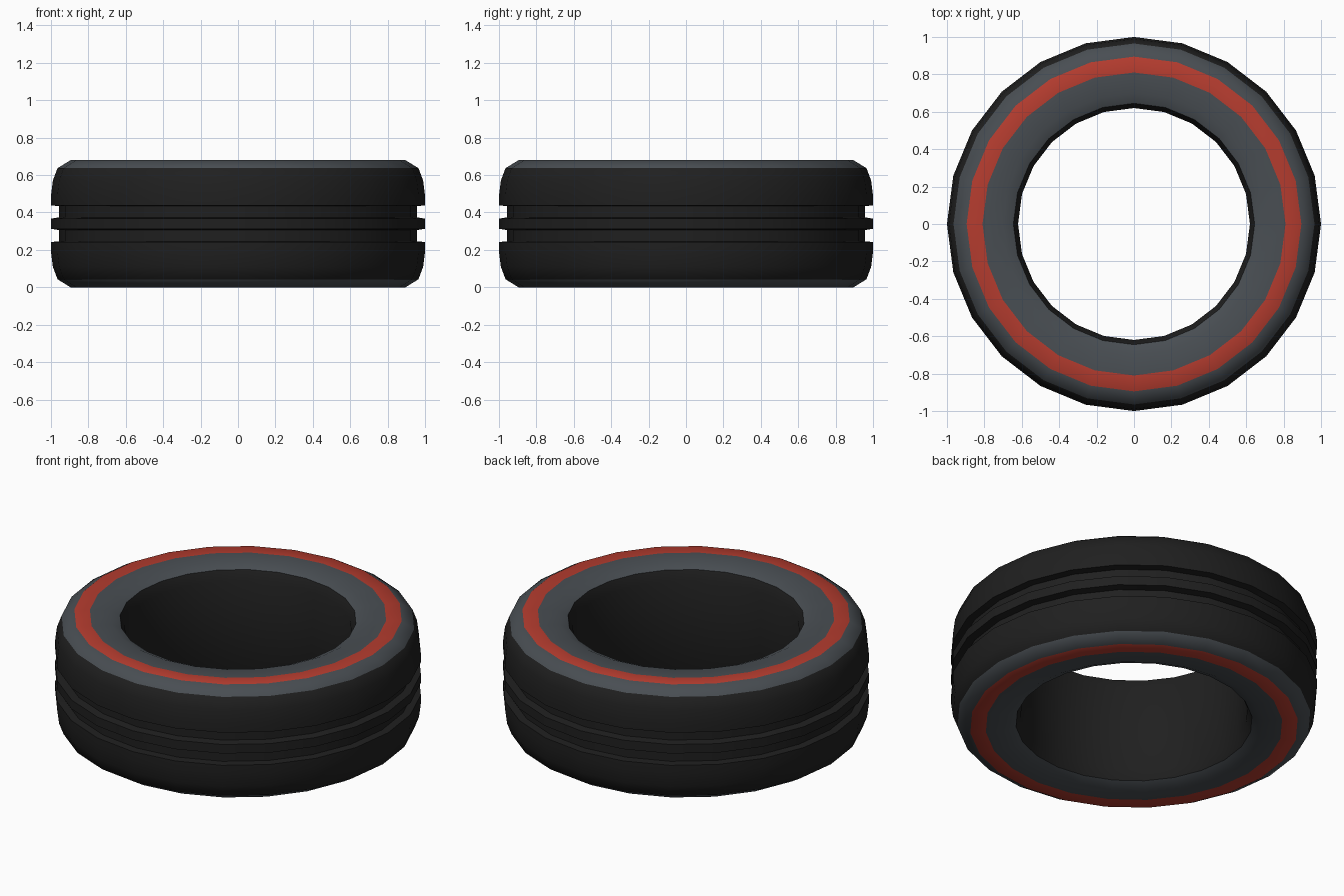
import bpy
import bmesh
import math

if "Cube" in bpy.data.objects:
    bpy.data.objects.remove(bpy.data.objects["Cube"], do_unlink=True)

SIDES = 24
MID = 0.34  # half the tyre's width


def make_material(name, rgb):
    mat = bpy.data.materials.new(name)
    mat.use_nodes = True
    mat.diffuse_color = (*rgb, 1)
    bsdf = mat.node_tree.nodes["Principled BSDF"]
    bsdf.inputs["Base Color"].default_value = (*rgb, 1)
    bsdf.inputs["Roughness"].default_value = 0.8
    return mat


BLACK, GREY, RED = range(3)
materials = [
    make_material("black_rubber", (0.014, 0.014, 0.014)),
    make_material("grey_sidewall", (0.066, 0.076, 0.086)),
    make_material("red_stripe", (0.46, 0.045, 0.028)),
]

# Upper half of the section: radius, height above the middle, and the
# colour of the strip that runs to the next point
half = [
    (0.62, 0.26, BLACK),    # bore
    (0.645, 0.315, GREY),   # inner lip
    (0.70, 0.34, GREY),
    (0.81, 0.34, RED),      # stripe
    (0.895, 0.34, GREY),    # shoulder
    (0.965, 0.297, BLACK),
    (0.99, 0.23, BLACK),
    (1.0, 0.15, BLACK),
    (1.0, 0.098, BLACK),    # groove
    (0.957, 0.094, BLACK),
    (0.957, 0.034, BLACK),
    (1.0, 0.027, BLACK),    # centre rib
]

# Mirror the section to close the ring
points = [(r, MID + h) for r, h, c in half]
points += [(r, MID - h) for r, h, c in reversed(half)]
colours = [c for r, h, c in half]
colours += [c for r, h, c in reversed(half[:-1])] + [BLACK]

# Sweep the section around the axle
bm = bmesh.new()
rings = []
for i in range(SIDES):
    a = math.tau * i / SIDES
    rings.append([bm.verts.new((r * math.cos(a), r * math.sin(a), z))
                  for r, z in points])
for i, ring in enumerate(rings):
    after = rings[(i + 1) % SIDES]
    for j, colour in enumerate(colours):
        k = (j + 1) % len(points)
        face = bm.faces.new((ring[j], ring[k], after[k], after[j]))
        face.material_index = colour
bmesh.ops.recalc_face_normals(bm, faces=bm.faces)

mesh = bpy.data.meshes.new("tyre")
bm.to_mesh(mesh)
bm.free()
for mat in materials:
    mesh.materials.append(mat)
tyre = bpy.data.objects.new("tyre", mesh)
bpy.context.collection.objects.link(tyre)

# Smooth the round surfaces, keep the groove edges crisp
bpy.ops.object.select_all(action="DESELECT")
tyre.select_set(True)
bpy.context.view_layer.objects.active = tyre
bpy.ops.object.shade_smooth_by_angle(angle=math.radians(40))
